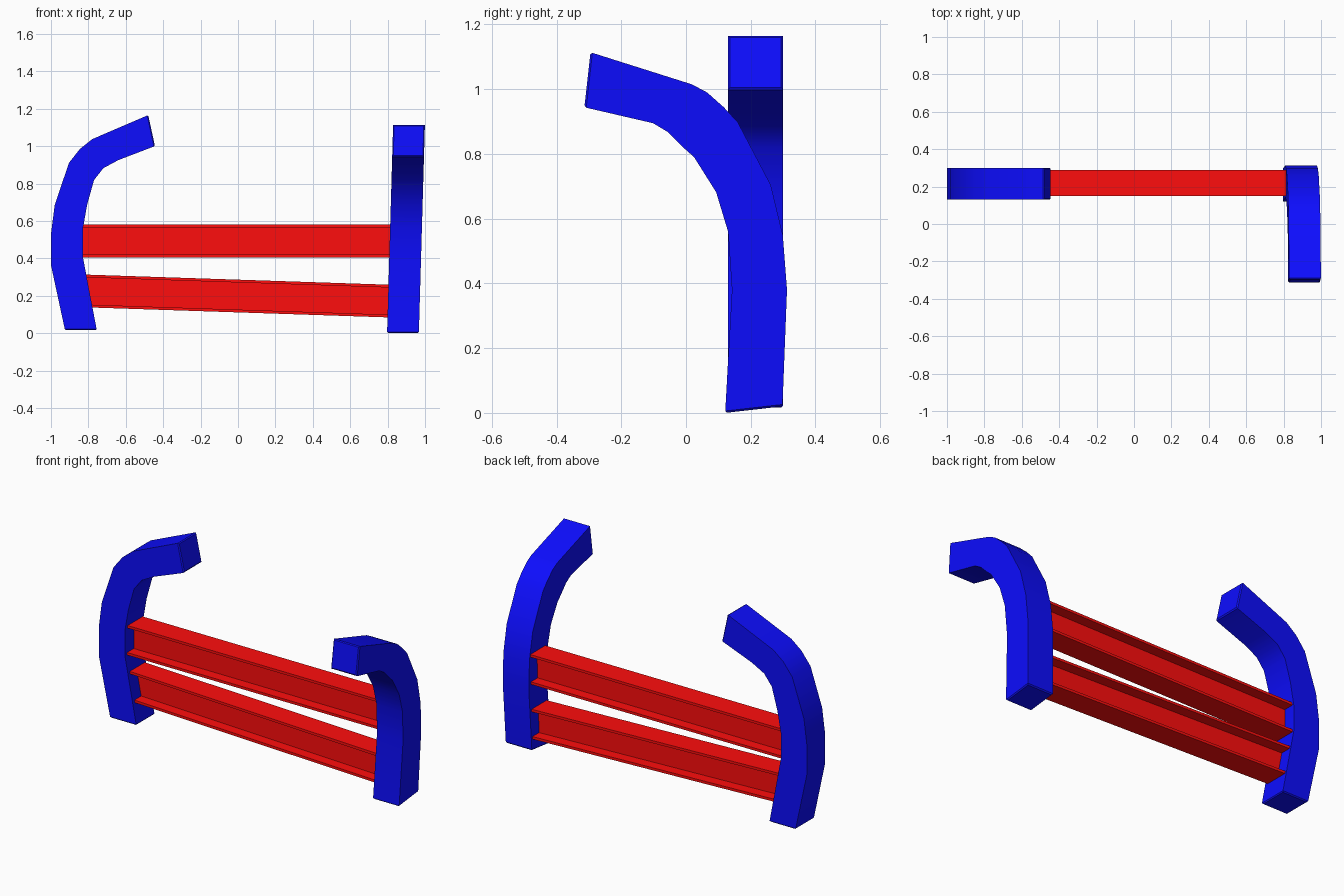
import bpy, bmesh, math

if "Cube" in bpy.data.objects:
    bpy.data.objects.remove(bpy.data.objects["Cube"])


def material(name, rgb):
    m = bpy.data.materials.new(name)
    m.diffuse_color = (*rgb, 1)
    m.use_nodes = True
    m.node_tree.nodes["Principled BSDF"].inputs["Base Color"].default_value = m.diffuse_color
    return m


blue = material("blue_paint", (0.004, 0.004, 1.0))
red = material("red_paint", (1.0, 0.004, 0.004))


def make_object(name, rings, mat, bevel=0):
    # Bridge a list of matching rings and close both ends
    bm = bmesh.new()
    loops = [[bm.verts.new(p) for p in r] for r in rings]
    n = len(loops[0])
    for a, b in zip(loops, loops[1:]):
        for i in range(n):
            j = (i + 1) % n
            bm.faces.new((a[i], a[j], b[j], b[i]))
    caps = [bm.faces.new(loops[0]), bm.faces.new(loops[-1])]
    bmesh.ops.recalc_face_normals(bm, faces=bm.faces)
    if bevel:  # fine chamfer round the end caps
        edges = list({e for f in caps for e in f.edges})
        bmesh.ops.bevel(bm, geom=edges, offset=bevel, segments=1,
                        affect='EDGES', profile=.5)
    me = bpy.data.meshes.new(name)
    bm.to_mesh(me)
    bm.free()
    ob = bpy.data.objects.new(name, me)
    bpy.context.collection.objects.link(ob)
    me.materials.append(mat)
    bpy.ops.object.select_all(action='DESELECT')
    ob.select_set(True)
    bpy.context.view_layer.objects.active = ob
    bpy.ops.object.shade_smooth_by_angle(angle=math.radians(35))
    return ob


# Left post: (outer x, z, inner x, z) stations, bends towards +x
left = [(-.925, .016, -.755, .016), (-1, .364, -.829, .405),
        (-1, .53, -.829, .56), (-.98, .685, -.807, .685),
        (-.904, .91, -.77, .818), (-.845, .985, -.72, .882),
        (-.78, 1.037, -.64, .925), (-.48, 1.166, -.444, 1.0)]
make_object("left_post", [[(ox, .13, oz), (ox, .30, oz), (ix, .30, iz), (ix, .13, iz)]
                          for ox, oz, ix, iz in left], blue, .006)

# Right post: (outer y, z, inner y, z) stations, bends towards -y and leans in x
right = [(.298, .02, .121, 0), (.312, .38, .142, .38),
         (.299, .55, .13, .56), (.262, .704, .093, .682),
         (.16, .898, .025, .79), (.117, .944, -.003, .815),
         (.065, .99, -.055, .867), (.018, 1.015, -.102, .895),
         (-.295, 1.114, -.314, .944)]


def lean(z):
    return .797 + .029 * z


make_object("right_post", [[(lean(oz), oy, oz), (lean(oz) + .17, oy, oz),
                            (lean(iz) + .17, iy, iz), (lean(iz), iy, iz)]
                           for oy, oz, iy, iz in right], blue, .006)

# Two I-section rails whose ends sit inside the posts
W, H, T, WEB = .07, .0875, .015, .008
half = [(W, -H), (W, -H + T), (WEB, -H + T), (WEB, H - T), (W, H - T), (W, H)]
section = half + [(-y, z) for y, z in reversed(half)]
for name, z0, z1 in (("upper_rail", .492, .492), ("lower_rail", .229, .169)):
    make_object(name, [[(x, .22 + y, zc + z) for y, z in section]
                       for x, zc in ((-.92, z0), (.88, z1))], red)
